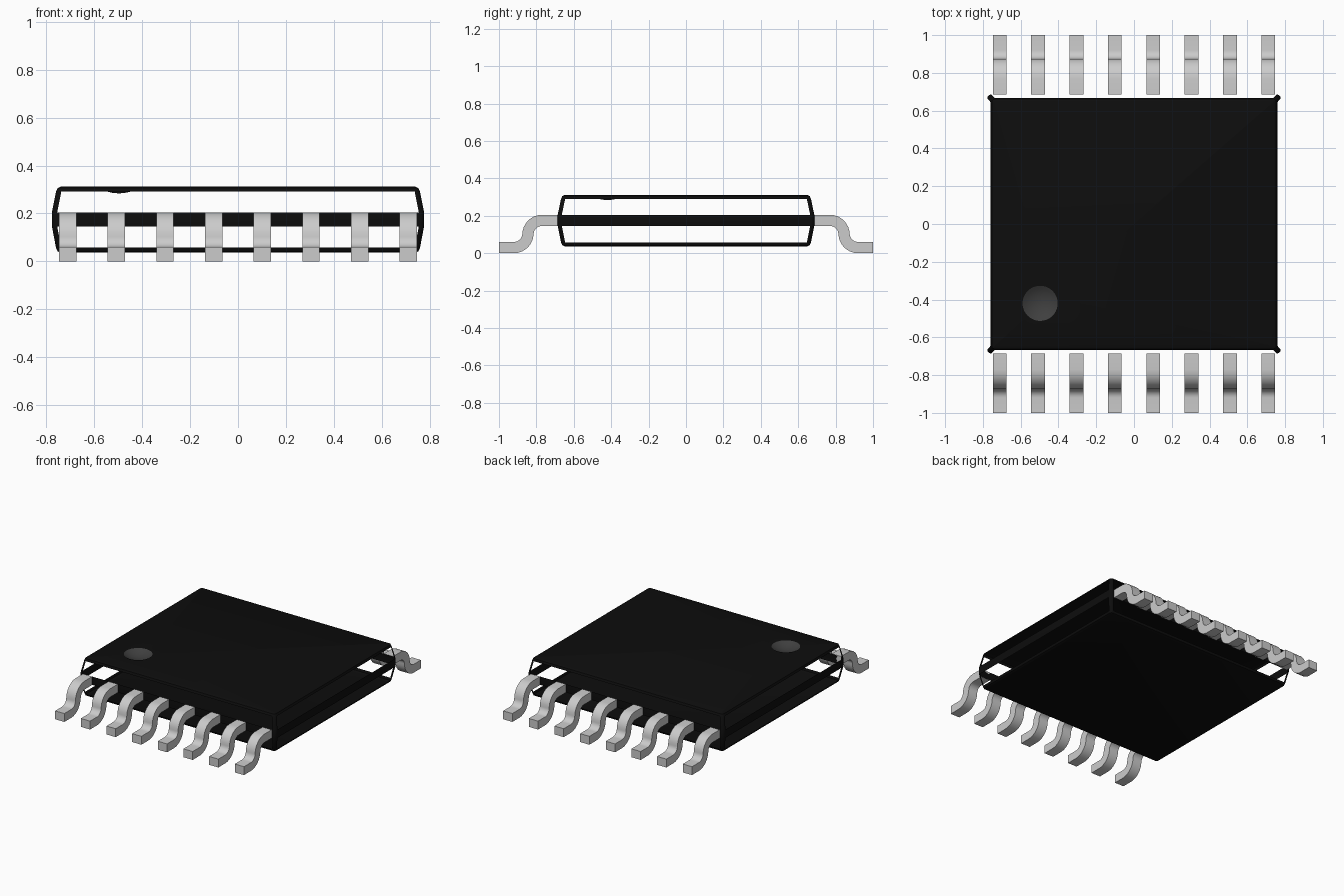
import bpy, bmesh, math

if "Cube" in bpy.data.objects:
    bpy.data.objects.remove(bpy.data.objects["Cube"], do_unlink=True)


def material(name, rgb, rough=0.6):
    m = bpy.data.materials.new(name)
    m.use_nodes = True
    m.diffuse_color = (*rgb, 1)
    bsdf = m.node_tree.nodes["Principled BSDF"]
    bsdf.inputs["Base Color"].default_value = (*rgb, 1)
    bsdf.inputs["Roughness"].default_value = rough
    return m


BLACK = material("black plastic", (0.004, 0.004, 0.004))
GREY = material("dark grey mark", (0.05, 0.05, 0.05))
METAL = material("light grey metal", (0.6, 0.6, 0.6))


def add_object(name, mesh, loc=(0, 0, 0), turn=0.0):
    ob = bpy.data.objects.new(name, mesh)
    ob.location = loc
    ob.rotation_euler.z = turn
    bpy.context.collection.objects.link(ob)
    return ob


def finish(bm, name, mats, angle=30):
    mesh = bpy.data.meshes.new(name)
    bm.to_mesh(mesh)
    bm.free()
    for m in mats:
        mesh.materials.append(m)
    ob = add_object(name, mesh)
    bpy.ops.object.select_all(action="DESELECT")
    ob.select_set(True)
    bpy.context.view_layer.objects.active = ob
    bpy.ops.object.shade_smooth_by_angle(angle=math.radians(angle))
    return ob


# --- Package body: shell of stacked rounded rectangles with open sloped walls ---
SEG = 5                       # segments in each rounded corner
PER = SEG + 1                 # points in each rounded corner


def ring(bm, hx, hy, r, z):
    pts = []
    for k, (sx, sy) in enumerate([(1, 1), (-1, 1), (-1, -1), (1, -1)]):
        for i in range(PER):
            a = math.pi / 2 * (k + i / SEG)
            pts.append(bm.verts.new((sx * (hx - r) + r * math.cos(a),
                                     sy * (hy - r) + r * math.sin(a), z)))
    return pts


def loop_edges(bm, vs):
    return [bm.edges.get((a, b)) or bm.edges.new((a, b))
            for a, b in zip(vs, vs[1:] + vs[:1])]


bm = bmesh.new()
# half x, half y, corner radius, height
levels = [(0.740, 0.648, 0.002, 0.036), (0.753, 0.661, 0.015, 0.042),
          (0.760, 0.668, 0.022, 0.057),
          (0.777, 0.686, 0.022, 0.146), (0.777, 0.686, 0.022, 0.205),
          (0.760, 0.668, 0.022, 0.291),
          (0.753, 0.661, 0.015, 0.306), (0.740, 0.648, 0.002, 0.312)]
rings = [ring(bm, *lv) for lv in levels]
OPEN = (2, 4)                 # sloped bands keep only their corner posts
for n, (lo, hi) in enumerate(zip(rings, rings[1:])):
    for i in range(4 * PER):
        if n in OPEN and i % PER == SEG:
            continue
        j = (i + 1) % (4 * PER)
        bm.faces.new((lo[i], lo[j], hi[j], hi[i]))
bm.faces.new(rings[0][::-1])

# Top plate with a round opening for the pin mark
TOP, CX, CY, RAD, DEPTH, N = 0.312, -0.497, -0.42, 0.093, 0.028, 40
rim = [bm.verts.new((CX + RAD * math.cos(2 * math.pi * i / N),
                     CY + RAD * math.sin(2 * math.pi * i / N), TOP)) for i in range(N)]
bmesh.ops.triangle_fill(bm, use_beauty=True, normal=(0, 0, 1),
                        edges=loop_edges(bm, rings[-1]) + loop_edges(bm, rim))
finish(bm, "package_body", [BLACK])

# --- Pin mark: shallow spherical dimple ---
bm = bmesh.new()
R = (RAD ** 2 + DEPTH ** 2) / (2 * DEPTH)
STEPS = 6
prev = None
for s in range(STEPS):
    r = RAD * (1 - s / STEPS)
    z = TOP - DEPTH + R - math.sqrt(R * R - r * r)
    cur = [bm.verts.new((CX + r * math.cos(2 * math.pi * i / N),
                         CY + r * math.sin(2 * math.pi * i / N), z)) for i in range(N)]
    if prev:
        for i in range(N):
            j = (i + 1) % N
            bm.faces.new((prev[i], prev[j], cur[j], cur[i]))
    prev = cur
low = bm.verts.new((CX, CY, TOP - DEPTH))
for i in range(N):
    bm.faces.new((prev[i], prev[(i + 1) % N], low))
finish(bm, "pin_mark", [GREY])


# --- Gull-wing leads: bent strip profile extruded across x ---
def arc(cy, cz, r, a0, a1, n=8):
    return [(cy + r * math.cos(math.radians(a0 + (a1 - a0) * i / n)),
             cz + r * math.sin(math.radians(a0 + (a1 - a0) * i / n))) for i in range(n + 1)]


BIG, SMALL, WIDTH, PITCH = 0.105, 0.045, 0.073, 0.2032
upper = [(0.686, 0.205)] + arc(0.77, 0.10, BIG, 90, 0) + arc(0.92, 0.105, SMALL, 180, 270) + [(1.0, 0.06)]
lower = [(0.686, 0.145)] + arc(0.77, 0.10, SMALL, 90, 0) + arc(0.92, 0.105, BIG, 180, 270) + [(1.0, 0.0)]
bm = bmesh.new()
grid = [[bm.verts.new((x, y, z)) for y, z in line]
        for line, x in ((upper, -WIDTH / 2), (upper, WIDTH / 2),
                        (lower, WIDTH / 2), (lower, -WIDTH / 2))]
for a, b in zip(grid, grid[1:] + grid[:1]):
    for i in range(len(upper) - 1):
        bm.faces.new((a[i], b[i], b[i + 1], a[i + 1]))
for i in (0, -1):
    bm.faces.new([line[i] for line in grid])
bmesh.ops.recalc_face_normals(bm, faces=bm.faces)
first = finish(bm, "back_lead_1", [METAL])
first.location.x = -3.5 * PITCH
for k in range(8):
    x = (k - 3.5) * PITCH
    if k:
        add_object(f"back_lead_{k + 1}", first.data, (x, 0, 0))
    add_object(f"front_lead_{k + 1}", first.data, (x, 0, 0), math.pi)
